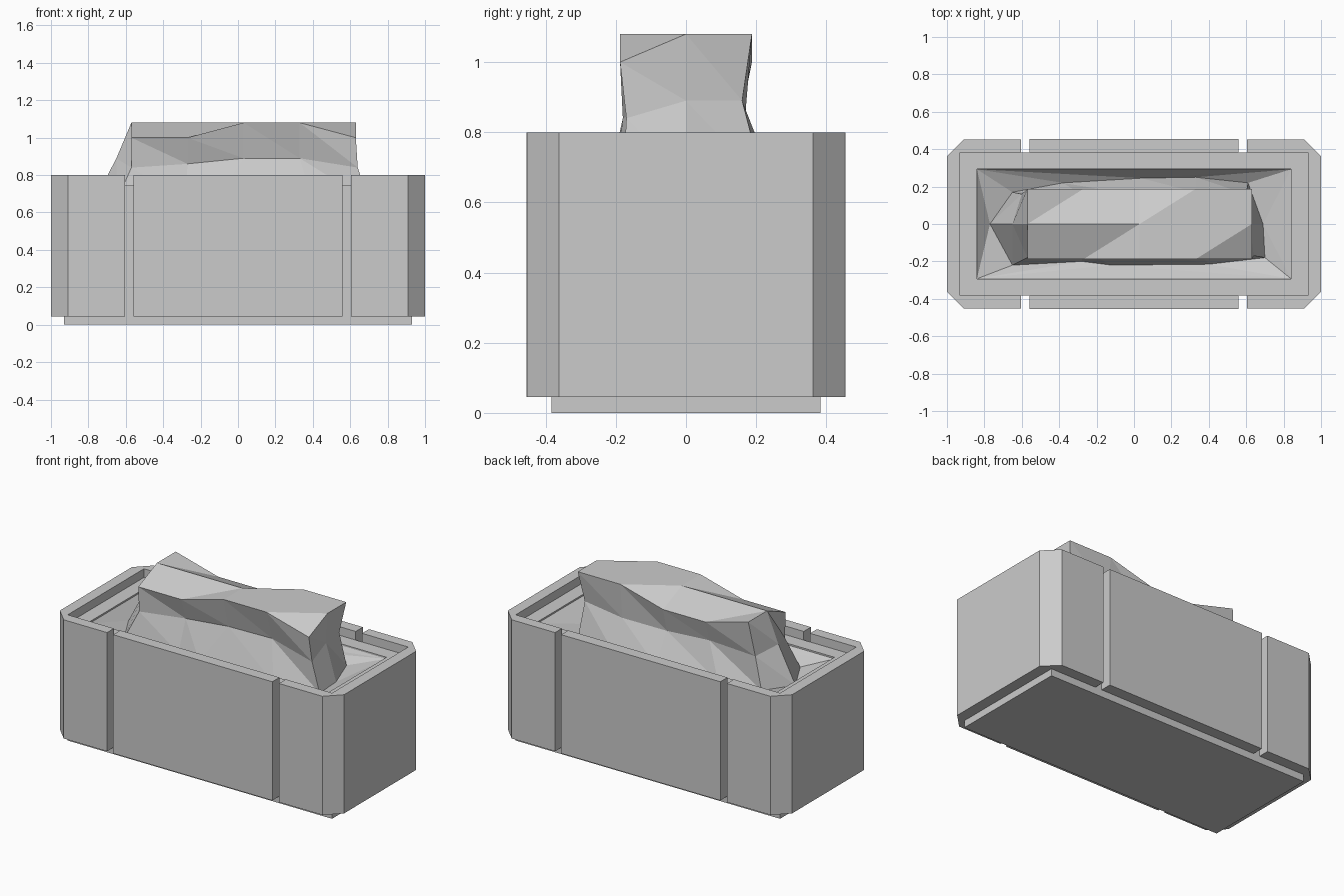
import bpy, bmesh

cube = bpy.data.objects.get("Cube")
if cube:
    bpy.data.objects.remove(cube)

grey = bpy.data.materials.new("plain_grey")
grey.use_nodes = True
colour = (0.6, 0.6, 0.6, 1)
grey.diffuse_color = colour
grey.node_tree.nodes["Principled BSDF"].inputs["Base Color"].default_value = colour


def finish(name, bm):
    bmesh.ops.recalc_face_normals(bm, faces=bm.faces)
    mesh = bpy.data.meshes.new(name)
    bm.to_mesh(mesh)
    bm.free()
    mesh.materials.append(grey)
    ob = bpy.data.objects.new(name, mesh)
    bpy.context.collection.objects.link(ob)
    return ob


def prism(name, outline, low, high):
    bm = bmesh.new()
    face = bm.faces.new([bm.verts.new((x, y, low)) for x, y in outline])
    top = bmesh.ops.extrude_face_region(bm, geom=[face])["geom"]
    verts = [v for v in top if isinstance(v, bmesh.types.BMVert)]
    bmesh.ops.translate(bm, verts=verts, vec=(0, 0, high - low))
    return finish(name, bm)


def rect(x, y):
    return [(-x, -y), (x, -y), (x, y), (-x, y)]


# Hollow inner box: nested rectangular loops from the base to the inner floor
bm = bmesh.new()
HX, HY, RIM, FLOOR, WALL = 0.93, 0.383, 0.745, 0.09, 0.09
loops = [[bm.verts.new((x, y, z)) for x, y in rect(HX - t, HY - t)]
         for t, z in ((0, 0), (0, RIM), (WALL, RIM), (WALL, FLOOR))]
for a, b in zip(loops, loops[1:]):
    for i in range(4):
        j = (i + 1) % 4
        bm.faces.new((a[i], a[j], b[j], b[i]))
bm.faces.new(loops[0])
bm.faces.new(loops[-1])
finish("inner_box", bm)

# Outer cladding: two bevelled end caps and two long panels
BOTTOM, TOP = 0.045, 0.8
for side, s in (("left", 1), ("right", -1)):
    half = [(HX, HY), (0.605, HY), (0.605, 0.452), (0.91, 0.452), (1, 0.362)]
    outline = half + [(x, -y) for x, y in reversed(half)]
    prism(side + "_end_cap", [(s * x, y) for x, y in outline], BOTTOM, TOP)
for side, s in (("back", 1), ("front", -1)):
    outline = [(-0.56, HY), (0.56, HY), (0.56, 0.455), (-0.56, 0.455)]
    prism(side + "_panel", [(x, s * y) for x, y in outline], BOTTOM, TOP)

# Crumpled sheet: faceted top grid, with creased side rings below it
bm = bmesh.new()
PEAK, DIP, EDGE = 1.08, 1.0, 0.188
COLS = [-0.57, -0.27, 0.03, 0.33, 0.63]
heights = {0: (DIP, DIP, PEAK, PEAK, DIP),
           1: (PEAK,) * 5,
           2: (PEAK, DIP, DIP, PEAK, PEAK)}
rows = [[bm.verts.new((x, EDGE * (r - 1), z)) for x, z in zip(COLS, heights[r])]
        for r in range(3)]
for r in range(2):
    for c in range(4):
        a, b = rows[r][c], rows[r][c + 1]
        d, e = rows[r + 1][c], rows[r + 1][c + 1]
        bm.faces.new((a, b, e))
        bm.faces.new((a, e, d))

# Perimeter runs front, left end, back, right end
top = rows[0] + [rows[1][-1]] + rows[2][::-1] + [rows[1][0]]
mid = [(-.57, -.18, .84), (-.27, -.14, .86), (.03, -.14, .89), (.33, -.13, .89),
       (.64, -.17, .84), (.62, 0, .89),
       (.6, .16, .89), (.33, .17, .86), (.03, .15, .85), (-.27, .15, .87),
       (-.6, .16, .86), (-.65, 0, .89)]
low = [(-.65, -.22), (-.28, -.2), (-.12, -.22), (.4, -.215), (.7, -.18), (.69, 0),
       (.61, .22), (.33, .25), (.04, .245), (-.38, .22), (-.65, .17), (-.77, 0)]
mid = [bm.verts.new(p) for p in mid]
low = [bm.verts.new((x, y, 0.66)) for x, y in low]


def skirt(upper, lower):
    for i in range(len(upper)):
        j = (i + 1) % len(upper)
        bm.faces.new((upper[i], upper[j], lower[j]))
        bm.faces.new((upper[i], lower[j], lower[i]))


skirt(top, mid)
skirt(mid, low)

# Funnel from the lowest fold out to the opening
rim = [bm.verts.new((x, y, 0.735)) for x, y in rect(HX - WALL, HY - WALL)]
corner = [0, 4, 6, 10]
for k in range(4):
    start, end = corner[k], corner[(k + 1) % 4]
    count = (end - start) % 12
    for n in range(count):
        i, j = (start + n) % 12, (start + n + 1) % 12
        bm.faces.new((low[i], low[j], rim[k if n < count / 2 else (k + 1) % 4]))
    mid_i = (start + (count + 1) // 2) % 12
    bm.faces.new((rim[k], low[mid_i], rim[(k + 1) % 4]))
finish("crumpled_sheet", bm)
